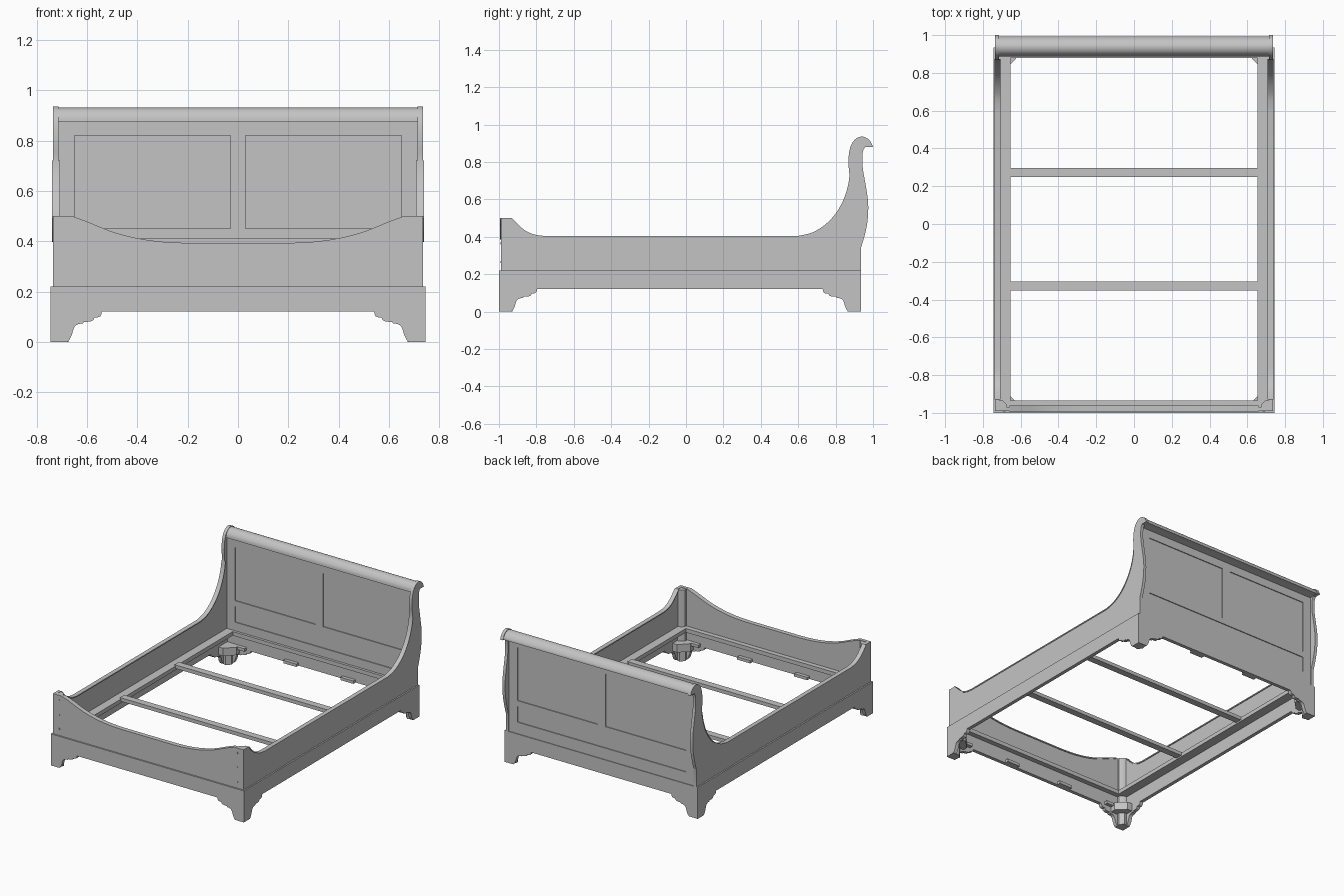
import bpy, bmesh, math
from mathutils import Vector

if "Cube" in bpy.data.objects:
    bpy.data.objects.remove(bpy.data.objects["Cube"], do_unlink=True)

grey = bpy.data.materials.new("plain grey")
grey.use_nodes = True
COLOUR = (0.55, 0.55, 0.55, 1)
grey.diffuse_color = COLOUR
grey.node_tree.nodes["Principled BSDF"].inputs["Base Color"].default_value = COLOUR


def smooth(pts, n=5):
    """Catmull-Rom curve through the points."""
    p = [Vector(q) for q in [pts[0], *pts, pts[-1]]]
    out = []
    for a, b, c, d in zip(p, p[1:], p[2:], p[3:]):
        for i in range(n):
            t = i / n
            v = 0.5 * (2 * b + (c - a) * t + (2 * a - 5 * b + 4 * c - d) * t * t
                       + (3 * b - a - 3 * c + d) * t ** 3)
            out.append(tuple(v))
    return out + [tuple(pts[-1])]


def prism(name, pts, axis, lo, hi):
    """Extrude a closed 2D outline along an axis from lo to hi."""
    place = {"x": lambda u, v: (lo, u, v), "y": lambda u, v: (u, lo, v),
             "z": lambda u, v: (u, v, lo)}[axis]
    bm = bmesh.new()
    face = bm.faces.new([bm.verts.new(place(u, v)) for u, v in pts])
    new = bmesh.ops.extrude_face_region(bm, geom=[face])["geom"]
    step = Vector([(hi - lo) * (axis == k) for k in "xyz"])
    bmesh.ops.translate(bm, vec=step, verts=[g for g in new if isinstance(g, bmesh.types.BMVert)])
    bmesh.ops.recalc_face_normals(bm, faces=bm.faces)
    me = bpy.data.meshes.new(name)
    bm.to_mesh(me)
    bm.free()
    me.materials.append(grey)
    ob = bpy.data.objects.new(name, me)
    bpy.context.collection.objects.link(ob)
    bpy.ops.object.select_all(action="DESELECT")
    ob.select_set(True)
    bpy.context.view_layer.objects.active = ob
    bpy.ops.object.shade_smooth_by_angle(angle=math.radians(32))
    return ob


def box(name, x0, x1, y0, y1, z0, z1):
    return prism(name, [(x0, y0), (x1, y0), (x1, y1), (x0, y1)], "z", z0, z1)


def strip(name, line, axis, lo, hi, t=0.008):
    """Thin moulding that sits along the top of a line."""
    return prism(name, line + [(u, v - t) for u, v in reversed(line)], axis, lo, hi)


SIDES = (("left", 1), ("right", -1))
BACK = 0.935

# Base rails
box("front_base_rail", -0.745, 0.745, -1, -0.975, 0.12, 0.22)
box("back_base_rail", -0.745, 0.745, BACK - 0.025, BACK, 0.12, 0.22)
for side, s in SIDES:
    box(side + "_base_rail", s * 0.745, s * 0.72, -0.975, BACK - 0.025, 0.12, 0.22)

# Side panels: low middle, small rise at the foot, scroll at the head
foot_rise = smooth([(-0.93, 0.5), (-0.90, 0.468), (-0.86, 0.434), (-0.81, 0.412), (-0.76, 0.405)])
head_rise = smooth([(0.60, 0.405), (0.68, 0.425), (0.76, 0.479), (0.82, 0.555), (0.857, 0.64),
                    (0.873, 0.72), (0.868, 0.80), (0.876, 0.87), (0.90, 0.917), (0.94, 0.936),
                    (0.98, 0.918), (1.0, 0.88)])
scroll_back = smooth([(0.957, 0.88), (0.945, 0.85), (0.945, 0.77), (0.96, 0.68), (0.974, 0.58),
                      (0.97, 0.48), (0.953, 0.40), (BACK, 0.34)])
outline = ([(-0.99, 0.22), (-0.99, 0.5)] + foot_rise + head_rise + scroll_back + [(BACK, 0.22)])
for side, s in SIDES:
    prism(side + "_side_panel", outline, "x", s * 0.714, s * 0.735)
    strip(side + "_side_cap", foot_rise + head_rise[:26], "x", s * 0.708, s * 0.739)

# Footboard with a dipped top edge
half = smooth([(0.66, 0.5), (0.60, 0.478), (0.50, 0.438), (0.40, 0.412), (0.30, 0.398), (0.20, 0.393)])
dip = half + [(-x, z) for x, z in reversed(half)]
prism("footboard", [(-0.735, 0.22), (0.735, 0.22), (0.735, 0.5)] + dip + [(-0.735, 0.5)],
      "y", -0.99, -0.968)
strip("footboard_cap", dip, "y", -0.994, -0.962)

# Footboard corner posts and dowel plugs
for side, s in SIDES:
    prism(side + "_foot_post", [(s * 0.716, -0.97), (s * 0.675, -0.97), (s * 0.675, -0.955),
                                (s * 0.695, -0.935), (s * 0.716, -0.93)], "z", 0.12, 0.497)
    for i, z in enumerate((0.265, 0.365, 0.465)):
        ring = [(s * 0.687 + 0.006 * math.cos(a * math.pi / 4), z + 0.006 * math.sin(a * math.pi / 4))
                for a in range(8)]
        prism(f"{side}_dowel_plug_{i + 1}", ring, "y", -0.992, -0.985)

# Headboard: core slab with raised frame on both faces
box("headboard_core", -0.716, 0.716, 0.902, 0.924, 0.22, 0.89)
for face, y0, y1 in (("front", 0.896, 0.903), ("back", 0.923, 0.930)):
    box(f"headboard_{face}_top_rail", -0.716, 0.716, y0, y1, 0.82, 0.885)
    box(f"headboard_{face}_middle_rail", -0.65, 0.65, y0, y1, 0.41, 0.45)
    box(f"headboard_{face}_bottom_rail", -0.65, 0.65, y0, y1, 0.22, 0.30)
    box(f"headboard_{face}_mullion", -0.03, 0.03, y0, y1, 0.45, 0.82)
    for side, s in SIDES:
        box(f"headboard_{face}_{side}_stile", s * 0.65, s * 0.716, y0, y1, 0.22, 0.82)

# Rolled top of the headboard
roll = smooth([(0.888, 0.876), (0.893, 0.90), (0.912, 0.923), (0.94, 0.931),
               (0.97, 0.92), (0.988, 0.898), (0.992, 0.882)])
prism("headboard_roll", roll + [(0.955, 0.882), (0.93, 0.876)], "x", -0.716, 0.716)

# Ledgers around the inside and the cross slats
for side, s in SIDES:
    box(side + "_ledger", s * 0.655, s * 0.722, -0.97, 0.90, 0.212, 0.24)
box("foot_ledger", -0.656, 0.656, -0.97, -0.935, 0.212, 0.24)
box("head_ledger", -0.656, 0.656, 0.878, 0.905, 0.212, 0.24)
for name, y in (("front", -0.328), ("back", 0.273)):
    box(name + "_slat", -0.665, 0.665, y - 0.024, y + 0.024, 0.222, 0.247)

# Small support tabs under the end rails
for end, y0, y1 in (("foot", -0.976, -0.95), ("head", 0.885, 0.912)):
    for i, x in enumerate((-0.62, -0.22, 0.22, 0.62)):
        box(f"{end}_tab_{i + 1}", x - 0.05, x + 0.05, y0, y1, 0.12, 0.14)

# Bracket feet: two shaped boards and a chamfered block at each corner
bracket = ([(0, 0.122), (0, 0), (0.066, 0)]
           + smooth([(0.075, 0.008), (0.085, 0.03), (0.095, 0.06), (0.112, 0.071), (0.128, 0.072)], 3)
           + smooth([(0.132, 0.08), (0.15, 0.08), (0.168, 0.085), (0.174, 0.096)], 3)
           + smooth([(0.182, 0.096), (0.198, 0.102), (0.205, 0.122)], 3))
for end, yc, d in (("front", -1, 1), ("back", BACK, -1)):
    for side, s in SIDES:
        xc = s * 0.745
        prism(f"{end}_{side}_foot_face", [(xc - s * u, z) for u, z in bracket],
              "y", yc, yc + d * 0.025)
        prism(f"{end}_{side}_foot_side", [(yc + d * u, z) for u, z in bracket],
              "x", xc, xc - s * 0.025)
        corner = [(0.02, 0.02), (0.066, 0.02), (0.072, 0.045), (0.045, 0.072), (0.02, 0.066)]
        prism(f"{end}_{side}_foot_block", [(xc - s * u, yc + d * v) for u, v in corner],
              "z", 0, 0.13)
        upper = [(0.02, 0.02), (0.12, 0.02), (0.12, 0.06), (0.06, 0.12), (0.02, 0.12)]
        prism(f"{end}_{side}_foot_brace", [(xc - s * u, yc + d * v) for u, v in upper],
              "z", 0.085, 0.14)
